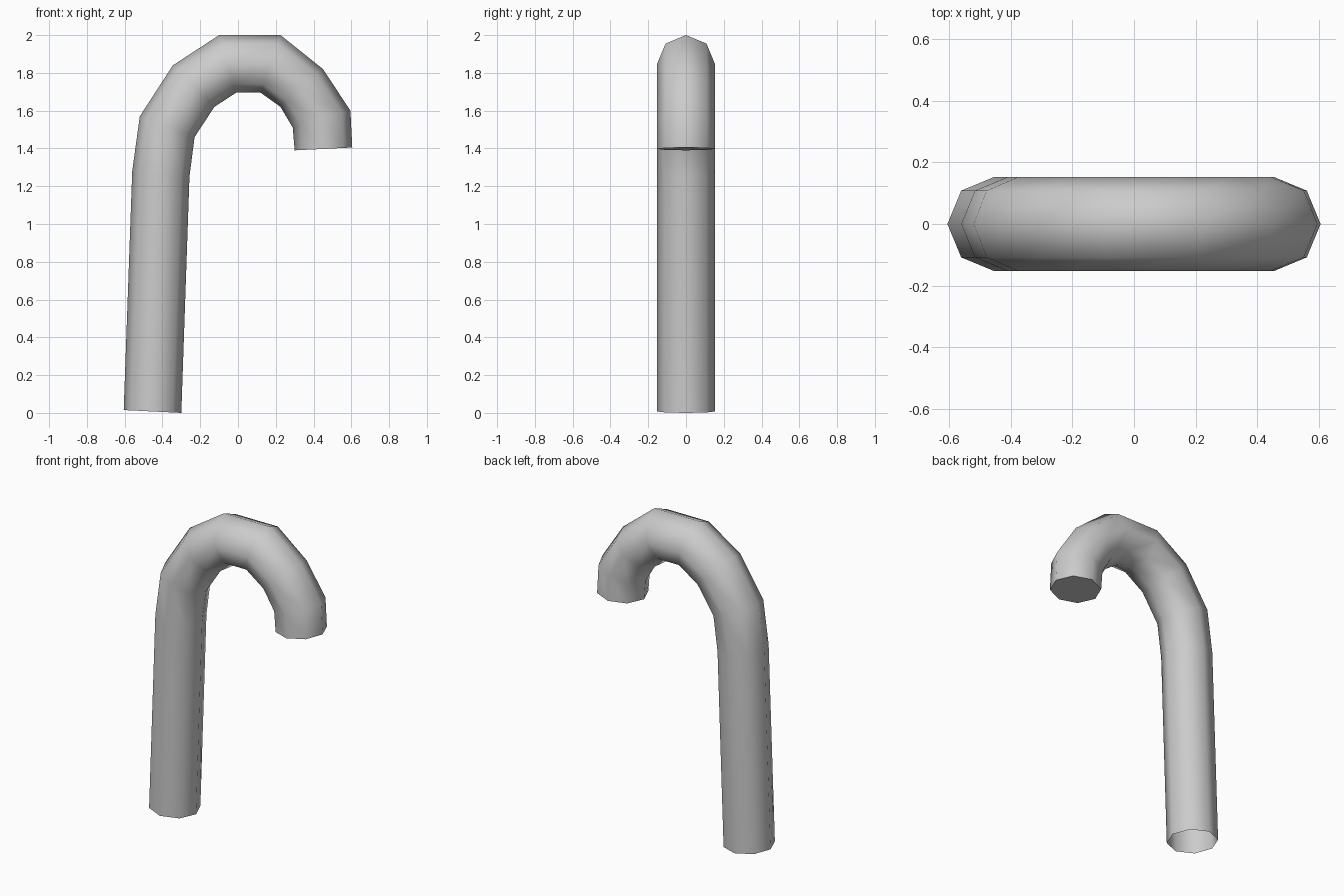
import bpy, bmesh
from math import cos, sin, tau
from mathutils import Vector

cube = bpy.data.objects.get("Cube")
if cube:
    bpy.data.objects.remove(cube, do_unlink=True)

SIDES = 8
RADIUS = 0.153

# Outer and inner (x, z) of each ring, from the foot round to the hook tip
RINGS = [
    ((-0.605, 0.015), (-0.30, 0.0)),
    ((-0.56, 1.28), (-0.257, 1.25)),
    ((-0.52, 1.57), (-0.23, 1.46)),
    ((-0.345, 1.84), (-0.125, 1.62)),
    ((-0.10, 2.0), (-0.01, 1.695)),
    ((0.225, 2.0), (0.12, 1.695)),
    ((0.45, 1.82), (0.225, 1.62)),
    ((0.595, 1.60), (0.29, 1.51)),
    ((0.605, 1.405), (0.30, 1.39)),
]


def add_ring(bm, outer, inner):
    """Eight-sided ring spanning the outer and inner edge of the bend."""
    a = Vector((outer[0], 0, outer[1]))
    b = Vector((inner[0], 0, inner[1]))
    centre, half = (a + b) / 2, (a - b) / 2
    side = Vector((0, RADIUS, 0))
    angles = [tau * k / SIDES for k in range(SIDES)]
    return [bm.verts.new(centre + half * cos(t) + side * sin(t)) for t in angles]


# Bent pipe: open at the foot, closed at the hook tip
bm = bmesh.new()
rings = [add_ring(bm, *pair) for pair in RINGS]
for low, high in zip(rings, rings[1:]):
    for k in range(SIDES):
        n = (k + 1) % SIDES
        bm.faces.new((low[k], high[k], high[n], low[n]))
bm.faces.new(rings[-1])
bmesh.ops.recalc_face_normals(bm, faces=bm.faces)

mesh = bpy.data.meshes.new("hooked_pipe")
bm.to_mesh(mesh)
bm.free()
pipe = bpy.data.objects.new("hooked_pipe", mesh)
bpy.context.collection.objects.link(pipe)

# Plain grey
grey = bpy.data.materials.new("light grey")
grey.use_nodes = True
colour = (0.6, 0.6, 0.6, 1)
grey.diffuse_color = colour
grey.node_tree.nodes["Principled BSDF"].inputs["Base Color"].default_value = colour
mesh.materials.append(grey)

# Smooth sides with a crisp tip
bpy.ops.object.select_all(action="DESELECT")
pipe.select_set(True)
bpy.context.view_layer.objects.active = pipe
bpy.ops.object.shade_smooth_by_angle(angle=1.1)
